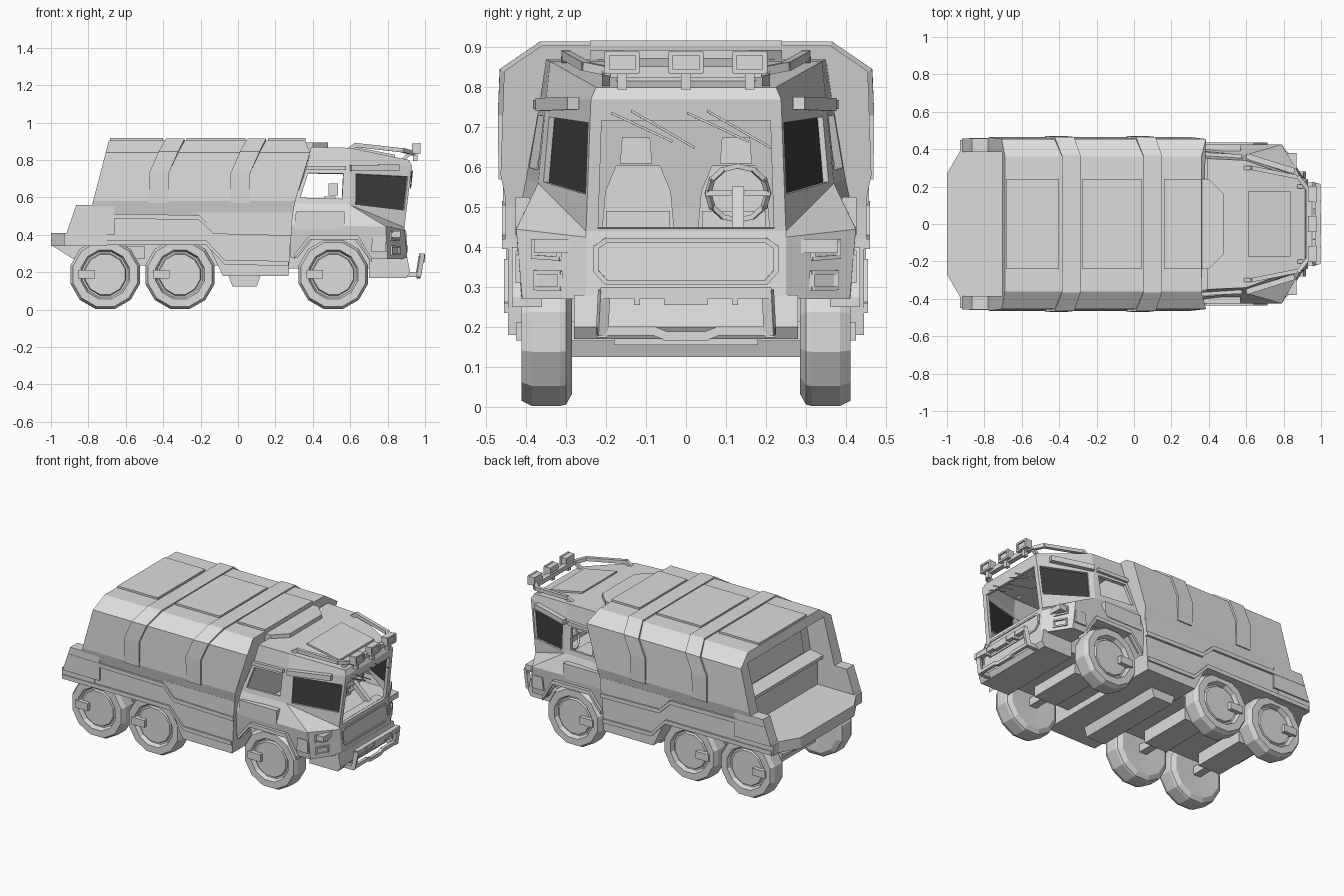
import bpy, bmesh, math
from mathutils import Vector, Matrix

cube = bpy.data.objects.get("Cube")
if cube:
    bpy.data.objects.remove(cube, do_unlink=True)


def material(name, rgb):
    m = bpy.data.materials.new(name)
    m.use_nodes = True
    m.diffuse_color = (*rgb, 1)
    m.node_tree.nodes["Principled BSDF"].inputs["Base Color"].default_value = (*rgb, 1)
    return m


GREY = material("light grey paint", (0.72, 0.72, 0.72))
DARK = material("dark glass", (0.05, 0.05, 0.05))


def finish(name, bm, mat=GREY, mirror=False):
    bmesh.ops.remove_doubles(bm, verts=bm.verts, dist=1e-5)
    bmesh.ops.recalc_face_normals(bm, faces=bm.faces)
    me = bpy.data.meshes.new(name)
    bm.to_mesh(me)
    bm.free()
    me.materials.append(mat)
    ob = bpy.data.objects.new(name, me)
    bpy.context.scene.collection.objects.link(ob)
    if mirror:
        mod = ob.modifiers.new("mirror", "MIRROR")
        mod.use_axis = (False, True, False)
        mod.use_mirror_merge = False
    return ob


def face(bm, pts):
    return bm.faces.new([bm.verts.new(p) for p in pts])


def prism(name, pts, axis, a, b, mirror=False):
    """Extrude a flat outline along x (y,z points), y (x,z points) or z (x,y points)."""
    bm = bmesh.new()
    place = {"x": lambda p, t: (t, *p), "y": lambda p, t: (p[0], t, p[1]), "z": lambda p, t: (*p, t)}[axis]
    f = face(bm, [place(p, a) for p in pts])
    ext = bmesh.ops.extrude_face_region(bm, geom=[f])["geom"]
    move = Vector(place((0, 0), b - a))
    bmesh.ops.translate(bm, vec=move, verts=[v for v in ext if isinstance(v, bmesh.types.BMVert)])
    return finish(name, bm, GREY, mirror)


def box(name, x0, x1, y0, y1, z0, z1, mirror=False):
    return prism(name, [(x0, y0), (x1, y0), (x1, y1), (x0, y1)], "z", z0, z1, mirror)


def plan(name, half, z0, z1):
    """Symmetric plan outline raised between two heights."""
    return prism(name, half + [(x, -y) for x, y in reversed(half)], "z", z0, z1)


def strip(name, pts, h, y0, y1):
    return prism(name, pts + [(x, z + h) for x, z in reversed(pts)], "y", y0, y1, mirror=True)


def beams(name, pts, w, h, mirror=False):
    bm = bmesh.new()
    for p, q in zip(pts, pts[1:]):
        p, q = Vector(p), Vector(q)
        d = q - p
        rot = d.to_track_quat("X", "Z").to_matrix().to_4x4()
        mat = Matrix.Translation((p + q) / 2) @ rot @ Matrix.Diagonal((d.length + w * 0.6, w, h, 1))
        bmesh.ops.create_cube(bm, size=1, matrix=mat)
    return finish(name, bm, GREY, mirror)


def at(quad, u, v):
    a, b, c, d = map(Vector, quad)
    return a.lerp(b, u).lerp(d.lerp(c, u), v)


def framed(name, quad, uvs, depth=0.02, pane=None, mirror=True):
    """Panel with a recessed opening, left open or filled by a pane."""
    bm = bmesh.new()
    outer = [Vector(p) for p in quad]
    inner = [at(quad, *uv) for uv in uvs]
    n = (outer[1] - outer[0]).cross(outer[3] - outer[0]).normalized()
    mid = sum(outer, Vector()) / 4
    if n.dot(mid - Vector((0.5, 0, mid.z))) < 0:
        n = -n
    back = [p - n * depth for p in inner]
    for i in range(4):
        j = (i + 1) % 4
        face(bm, (outer[i], outer[j], inner[j], inner[i]))
        face(bm, (inner[i], inner[j], back[j], back[i]))
    finish(name, bm, GREY, mirror)
    if pane:
        bm = bmesh.new()
        face(bm, back)
        finish(name + "_pane", bm, pane, mirror)


def rect(u0, u1, v0, v1):
    return [(u0, v0), (u1, v0), (u1, v1), (u0, v1)]


# Upper rear hull with raked ends and a deep tail recess
section = [(0.447, 0.5), (0.464, 0.58), (0.455, 0.84), (0.36, 0.905)]
loop = section + [(-y, z) for y, z in reversed(section)]
front_x = {0.5: 0.292, 0.58: 0.305, 0.84: 0.385, 0.905: 0.36}
bm = bmesh.new()
ends = [[bm.verts.new((fx(z), y, z)) for y, z in loop]
        for fx in (lambda z: -0.78 + (z - 0.56) * 0.26, lambda z: front_x[z])]
for end in ends:
    bm.faces.new(end)
for i in range(len(loop)):
    j = (i + 1) % len(loop)
    bm.faces.new((ends[0][i], ends[0][j], ends[1][j], ends[1][i]))
hull = finish("cargo_hull", bm)
cutter = prism("tail_cutter", [(-1, 0.4), (-0.66, 0.4), (-0.66, 0.56), (-0.7, 0.585), (-0.7, 0.605), (-0.61, 0.62),
                               (-0.58, 0.79), (-0.66, 0.85), (-1, 0.85)], "y", -0.385, 0.385)
cutter.hide_render = True
cutter.hide_viewport = True
cut = hull.modifiers.new("tail recess", "BOOLEAN")
cut.object, cut.operation, cut.solver = cutter, "DIFFERENCE", "EXACT"
prism("tail_hatch", [(-0.625, 0.635), (-0.6, 0.775), (-0.56, 0.775), (-0.56, 0.635)], "y", -0.3, 0.3)

# Lower rear hull, tail platform and side walls
prism("lower_hull", [(-0.92, 0.345), (-0.16, 0.345), (-0.08, 0.18), (0.27, 0.18), (0.285, 0.45),
                     (0.295, 0.53), (-0.66, 0.53), (-0.66, 0.41), (-0.91, 0.41)], "y", -0.445, 0.445)
prism("hull_drop_panel", [(-0.22, 0.52), (-0.2, 0.5), (-0.13, 0.43), (0.285, 0.42), (0.293, 0.52)], "y", 0.4, 0.452, True)
plan("tail_platform", [(-1, 0.27), (-0.93, 0.39), (-0.93, 0.45), (-0.7, 0.45)], 0.34, 0.41)
prism("tail_underside", [(-0.99, 0.34), (-0.88, 0.27), (-0.5, 0.27), (-0.5, 0.34)], "y", -0.27, 0.27)
prism("tail_wall", [(-0.92, 0.4), (-0.865, 0.56), (-0.66, 0.56), (-0.66, 0.4)], "y", 0.385, 0.458, mirror=True)
strip("belt_moulding", [(-0.88, 0.49), (-0.21, 0.48), (-0.13, 0.405), (0.285, 0.395)], 0.025, 0.43, 0.46)
strip("sill_moulding", [(-0.92, 0.345), (-0.17, 0.345), (-0.07, 0.24), (0.27, 0.235)], 0.025, 0.43, 0.456)

# Roof straps and raised roof panels
for i, dx in enumerate((0, 0.435)):
    path = [(0.462, 0.57, -0.475, -0.37), (0.464, 0.73, -0.475, -0.37), (0.46, 0.842, -0.425, -0.32),
            (0.363, 0.908, -0.385, -0.285)]
    path += [(-y, z, a, b) for y, z, a, b in reversed(path)]
    bm = bmesh.new()
    for (y, z, a, b), (y2, z2, a2, b2) in zip(path, path[1:]):
        face(bm, [(a + dx, y, z), (b + dx, y, z), (b2 + dx, y2, z2), (a2 + dx, y2, z2)])
    strap = finish(f"roof_strap_{i + 1}", bm)
    solid = strap.modifiers.new("thickness", "SOLIDIFY")
    solid.thickness, solid.offset = 0.014, 0
for i, (a, b) in enumerate(((-0.685, -0.4), (-0.275, 0.04))):
    box(f"roof_panel_{i + 1}", a, b, -0.24, 0.24, 0.89, 0.917)
plan("roof_panel_3", [(0.16, 0.24), (0.36, 0.24), (0.36, 0)], 0.89, 0.917)
plan("roof_scoop", [(0.3, 0.24), (0.4, 0.24), (0.48, 0.16)], 0.84, 0.893)

# Cab shell: back, corner and nose points on each level
sill = [(0.28, 0.41, 0.28), (0.8, 0.41, 0.27), (0.905, 0.25, 0.27)]
waist = [(0.28, 0.425, 0.45), (0.79, 0.425, 0.445), (0.892, 0.25, 0.425)]
belt = [(0.3, 0.4, 0.57), (0.6, 0.37, 0.56), (0.89, 0.25, 0.44)]
brow = [(0.37, 0.365, 0.77), (0.6, 0.35, 0.77), (0.93, 0.238, 0.77)]
roof = [(0.39, 0.35, 0.87), (0.6, 0.34, 0.865), (0.915, 0.225, 0.8)]
ARCH = [(0.32, 0.28), (0.4, 0.38), (0.62, 0.38), (0.7, 0.27)]
flip = lambda p: (p[0], -p[1], p[2])
bm = bmesh.new()
face(bm, [sill[0]] + [(x, 0.412, z) for x, z in ARCH] + [sill[1], waist[1], waist[0]])
face(bm, (sill[1], sill[2], waist[2], waist[1]))
for low, high in ((waist, belt), (brow, roof)):
    for i in (0, 1):
        face(bm, (low[i], low[i + 1], high[i + 1], high[i]))
finish("cab_sides", bm, mirror=True)
bm = bmesh.new()
for a, b in ((roof[0], roof[1]), (roof[1], roof[2]), (roof[2], brow[2]), (belt[2], waist[2]),
             (waist[2], sill[2]), (sill[2], sill[1]), (sill[1], (0.7, 0.41, 0.27))):
    face(bm, (a, b, flip(b), flip(a)))
finish("cab_centre", bm)
framed("door_window", (belt[0], belt[1], brow[1], brow[0]), rect(0.08, 0.85, 0.15, 0.8))
framed("corner_window", (belt[1], belt[2], brow[2], brow[1]),
       [(0.1, 0.07), (0.96, 0.27), (0.955, 0.82), (0.1, 0.8)], 0.015, DARK)
framed("windscreen_frame", (flip(belt[2]), belt[2], brow[2], flip(brow[2])), rect(0.06, 0.94, 0.02, 0.84), mirror=False)

# Headlight frames, grille and door panels
corner = (sill[1], sill[2], waist[2], waist[1])
for i, v in enumerate((0.16, 0.62)):
    a, b = at(corner, 0.22, v), at(corner, 0.6, v)
    up = Vector((0, 0, 0.04))
    beams(f"headlight_frame_{i + 1}", [a, b, b + up, a + up, a], 0.012, 0.01, True)
grille = [(0.225, 0.34), (0.225, 0.4), (0.2, 0.417), (-0.2, 0.417), (-0.225, 0.4), (-0.225, 0.34), (-0.2, 0.312), (0.2, 0.312)]
beams("grille_frame", [(0.902 - (z - 0.3) * 0.08, y, z) for y, z in grille + grille[:1]], 0.012, 0.012)
prism("door_panel", [(0.3, 0.43), (0.55, 0.43), (0.57, 0.45), (0.57, 0.525), (0.31, 0.525)], "y", 0.39, 0.426, mirror=True)
prism("side_lamp", [(0.71, 0.31), (0.79, 0.31), (0.79, 0.38), (0.78, 0.392), (0.72, 0.392)], "y", 0.4, 0.426, mirror=True)
strip("front_wheel_arch", [(0.3, 0.27), (0.385, 0.375), (0.64, 0.375), (0.715, 0.25)], 0.025, 0.36, 0.435)

# Window awnings and roof seam
beams("corner_awning", [(0.61, 0.36, 0.757), (0.85, 0.285, 0.76)], 0.03, 0.032, True)
beams("door_awning", [(0.37, 0.372, 0.757), (0.57, 0.362, 0.757)], 0.022, 0.022, True)
prism("roof_hatch", [(0.61, 0.855), (0.84, 0.81), (0.84, 0.828), (0.61, 0.873)], "y", -0.175, 0.175)

# Cab interior
box("cab_floor", 0.3, 0.87, -0.38, 0.38, 0.385, 0.42)
box("dashboard", 0.82, 0.875, -0.22, 0.22, 0.4, 0.45)
box("seat_cushion", 0.47, 0.66, 0.04, 0.2, 0.42, 0.49, mirror=True)
prism("seat_back", [(0.03, 0.45), (0.21, 0.45), (0.202, 0.54), (0.175, 0.605), (0.065, 0.605), (0.038, 0.54)],
      "x", 0.46, 0.52, mirror=True)
prism("headrest", [(0.085, 0.61), (0.165, 0.61), (0.16, 0.675), (0.09, 0.675)], "x", 0.485, 0.535, mirror=True)
centre = Vector((0.73, 0.13, 0.535))
wheel_ring = [centre + Vector((0.035 * math.sin(t), 0.075 * math.cos(t), 0.068 * math.sin(t)))
              for t in (math.tau * i / 12 for i in range(13))]
beams("steering_wheel", wheel_ring, 0.012, 0.012)
beams("steering_spokes", [wheel_ring[0], centre, wheel_ring[6]], 0.02, 0.014)
beams("steering_column", [centre, (0.83, 0.13, 0.44)], 0.03, 0.03)
for i, y in enumerate((-0.185, 0.005)):
    beams(f"wiper_{i + 1}", [(0.928, y, 0.735), (0.924, y + 0.15, 0.665)], 0.006, 0.006)
    beams(f"wiper_blade_{i + 1}", [(0.932, y + 0.05, 0.74), (0.922, y + 0.205, 0.65)], 0.006, 0.006)

# Front bumper and guard bar
prism("front_bumper", [(0.7, 0.17), (0.9, 0.17), (0.92, 0.2), (0.905, 0.28), (0.7, 0.28)], "y", -0.28, 0.28)
guard = [(0.9, 0.21, 0.187), (0.965, 0.21, 0.187), (0.982, 0.205, 0.285)]
beams("guard_ends", guard, 0.025, 0.025, True)
beams("guard_top", [guard[2], flip(guard[2])], 0.03, 0.028)
low = [(0.965, 0.21, 0.19), (0.965, 0.08, 0.19), (0.965, 0.05, 0.178)]
beams("guard_bottom", low + [flip(p) for p in reversed(low)], 0.02, 0.022)
box("guard_plate", 0.975, 1.0, -0.055, 0.055, 0.255, 0.298)
box("guard_clamp", 0.968, 1.0, 0.115, 0.13, 0.255, 0.298, mirror=True)

# Roof rail with three lamps
rail = [(0.6, 0.3, 0.86), (0.63, 0.3, 0.88), (0.88, 0.25, 0.852), (0.935, 0.18, 0.838)]
beams("roof_rail", rail, 0.022, 0.022, True)
beams("rail_front", [rail[-1], flip(rail[-1])], 0.03, 0.028)
beams("rail_post", [(0.88, 0.2, 0.8), (0.92, 0.2, 0.838)], 0.02, 0.02, True)
for i, y in enumerate((-0.16, 0, 0.16)):
    box(f"roof_lamp_{i + 1}", 0.93, 0.968, y - 0.042, y + 0.042, 0.836, 0.888)
    lamp = [(0.97, y + a * 0.038, 0.862 + b * 0.023) for a, b in ((-1, -1), (1, -1), (1, 1), (-1, 1), (-1, -1))]
    beams(f"lamp_rim_{i + 1}", lamp, 0.012, 0.012)
    box(f"lamp_foot_{i + 1}", 0.935, 0.96, y - 0.012, y + 0.012, 0.795, 0.84)

# Chassis
box("chassis_front", 0.25, 0.72, -0.26, 0.26, 0.22, 0.4)
box("chassis_rear", -0.86, -0.1, -0.26, 0.26, 0.235, 0.36)
prism("belly_box", [(-0.05, 0.18), (-0.03, 0.125), (0.1, 0.125), (0.12, 0.18)], "y", -0.3, 0.3)

# Wheels: twelve-sided lathe, hub clamp, axle and axle housing
TYRE = [(0, 0.29), (0.16, 0.285), (0.188, 0.3), (0.192, 0.315), (0.192, 0.385), (0.178, 0.412), (0.135, 0.412),
        (0.125, 0.385), (0.115, 0.385), (0.11, 0.4), (0, 0.4)]
for name, cx in (("front", 0.51), ("middle", -0.31), ("rear", -0.71)):
    bm = bmesh.new()
    vs = [bm.verts.new((r, y, 0)) for r, y in TYRE]
    es = [bm.edges.new(e) for e in zip(vs, vs[1:])]
    bmesh.ops.spin(bm, geom=vs + es, cent=(0, 0, 0), axis=(0, 1, 0), angle=math.tau, steps=12)
    bmesh.ops.rotate(bm, verts=bm.verts, matrix=Matrix.Rotation(math.pi / 12, 3, "Y"))
    bmesh.ops.translate(bm, verts=bm.verts, vec=(cx, 0, 0.188))
    finish(f"{name}_wheel", bm, mirror=True)
    box(f"{name}_hub_clamp", cx - 0.145, cx - 0.055, 0.38, 0.425, 0.166, 0.212, mirror=True)
    beams(f"{name}_axle", [(cx, -0.29, 0.19), (cx, 0.29, 0.19)], 0.05, 0.05)
    box(f"{name}_axle_housing", cx - 0.08, cx + 0.08, -0.18, 0.18, 0.155, 0.25)
